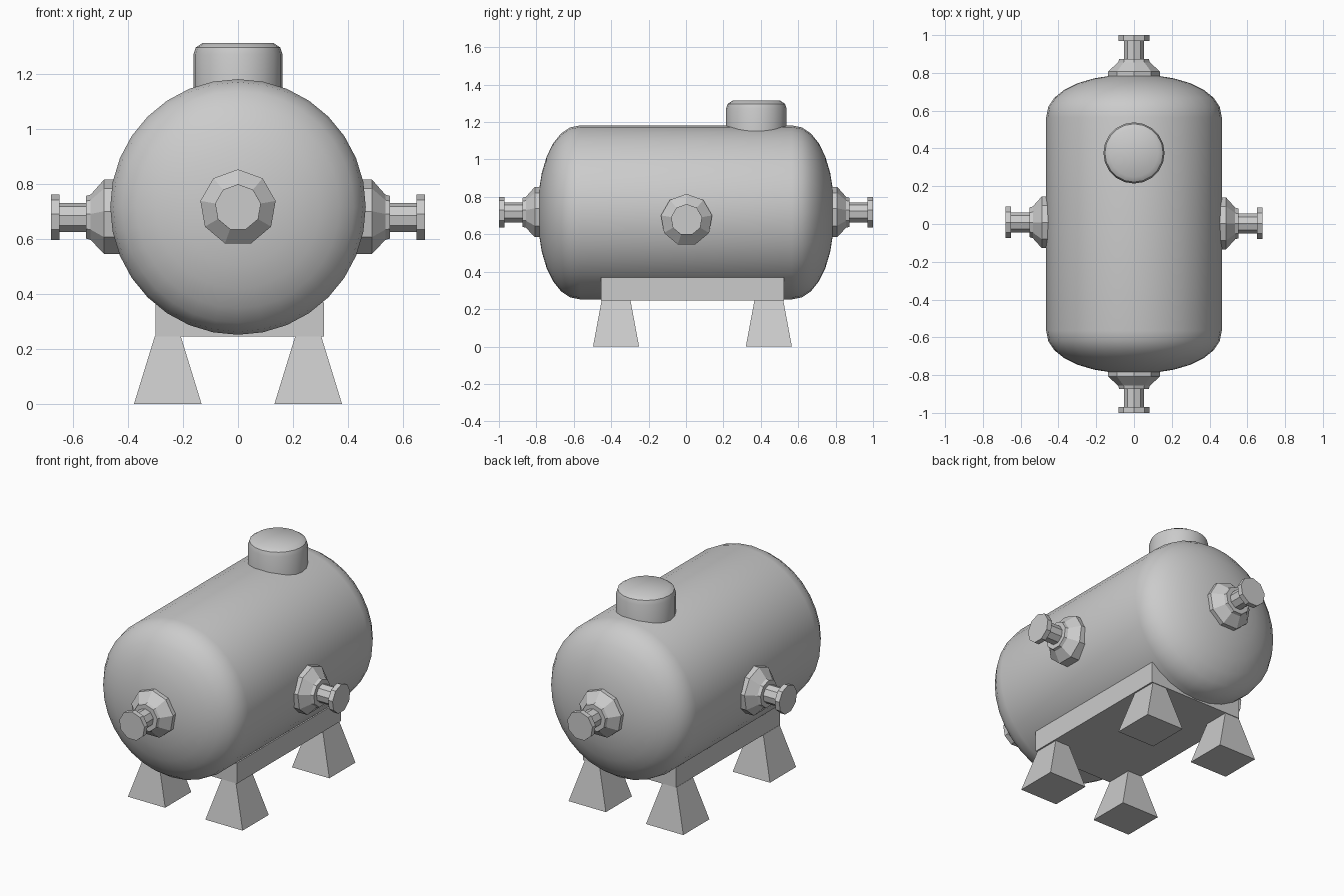
import bpy, bmesh, math
from mathutils import Matrix, Vector

if "Cube" in bpy.data.objects:
    bpy.data.objects.remove(bpy.data.objects["Cube"])

grey = bpy.data.materials.new("plain grey")
grey.diffuse_color = (0.6, 0.6, 0.6, 1)
grey.use_nodes = True
grey.node_tree.nodes["Principled BSDF"].inputs["Base Color"].default_value = grey.diffuse_color


def finish(name, bm, smooth_angle=None):
    bmesh.ops.recalc_face_normals(bm, faces=bm.faces)
    mesh = bpy.data.meshes.new(name)
    bm.to_mesh(mesh)
    bm.free()
    mesh.materials.append(grey)
    if smooth_angle:
        mesh.polygons.foreach_set("use_smooth", [True] * len(mesh.polygons))
        mesh.set_sharp_from_angle(angle=math.radians(smooth_angle))
    ob = bpy.data.objects.new(name, mesh)
    bpy.context.collection.objects.link(ob)
    return ob


def lathe(name, profile, sides, axis, up, origin, smooth_angle=None):
    """Revolve (radius, distance) points about an axis; first vertex points up."""
    d, u = Vector(axis), Vector(up)
    s, o = u.cross(d), Vector(origin)
    bm = bmesh.new()
    rings = []
    for r, h in profile:
        n = sides if r > 0 else 1
        rings.append([bm.verts.new(o + d * h + r * (u * math.cos(2 * math.pi * i / sides)
                                                    + s * math.sin(2 * math.pi * i / sides)))
                      for i in range(n)])
    for a, b in zip(rings, rings[1:]):
        for i in range(sides):
            j = (i + 1) % sides
            quad = [a[i % len(a)], a[j % len(a)], b[j % len(b)], b[i % len(b)]]
            bm.faces.new(list(dict.fromkeys(quad)))
    for ring in (rings[0], rings[-1]):
        if len(ring) > 1:
            bm.faces.new(ring)
    return finish(name, bm, smooth_angle)


def frustum(name, z0, z1, bottom, top):
    """Box between two rectangles given as (x0, x1, y0, y1)."""
    bm = bmesh.new()
    bmesh.ops.create_cube(bm, size=1)
    for v in bm.verts:
        x0, x1, y0, y1 = top if v.co.z > 0 else bottom
        v.co = (x1 if v.co.x > 0 else x0, y1 if v.co.y > 0 else y0, z1 if v.co.z > 0 else z0)
    return finish(name, bm)


# Tank with domed ends
R, STRAIGHT, DOME, ZC = 0.465, 0.565, 0.227, 0.717
cap = []
for k in range(8):
    t = math.pi / 2 * k / 7
    r = 0 if k == 7 else R * math.cos(t) ** 0.94
    cap.append((r, STRAIGHT + DOME * math.sin(t) ** 0.94))
profile = [(r, -h) for r, h in reversed(cap)] + cap
lathe("tank", profile, 32, (0, 1, 0), (0, 0, 1), (0, 0, ZC), 35)

# Manhole cover on top
lathe("manhole", [(0.162, 1.11), (0.162, 1.272), (0.154, 1.297), (0.128, 1.314), (0, 1.314)],
      20, (0, 0, 1), (0, 1, 0), (0, 0.376, 0), 35)

# Pipe nozzles: collar cone, ring, pipe and end flange
nozzle = [(0.139, -0.26), (0.139, -0.192), (0.085, -0.144), (0.08, -0.127), (0.054, -0.127),
          (0.054, -0.03), (0.0845, -0.03), (0.0845, 0)]
for name, axis, origin in (
        ("front_nozzle", (0, -1, 0), (0, -1, 0.715)),
        ("back_nozzle", (0, 1, 0), (0, 1, 0.715)),
        ("right_nozzle", (1, 0, 0), (0.68, 0.003, 0.677)),
        ("left_nozzle", (-1, 0, 0), (-0.68, 0.009, 0.677))):
    lathe(name, nozzle, 9, axis, (0, 0, 1), origin)

# Saddle slab under the tank
slab = (-0.301, 0.312, -0.455, 0.524)
frustum("saddle", 0.246, 0.369, slab, slab)

# Tapered legs
for side, x in (("left", -0.2555), ("right", 0.2555)):
    for end, y in (("front", -0.374), ("back", 0.443)):
        frustum(f"{end}_{side}_leg", 0, 0.247,
                (x - 0.123, x + 0.123, y - 0.123, y + 0.123),
                (x - 0.047, x + 0.047, y - 0.077, y + 0.077))
